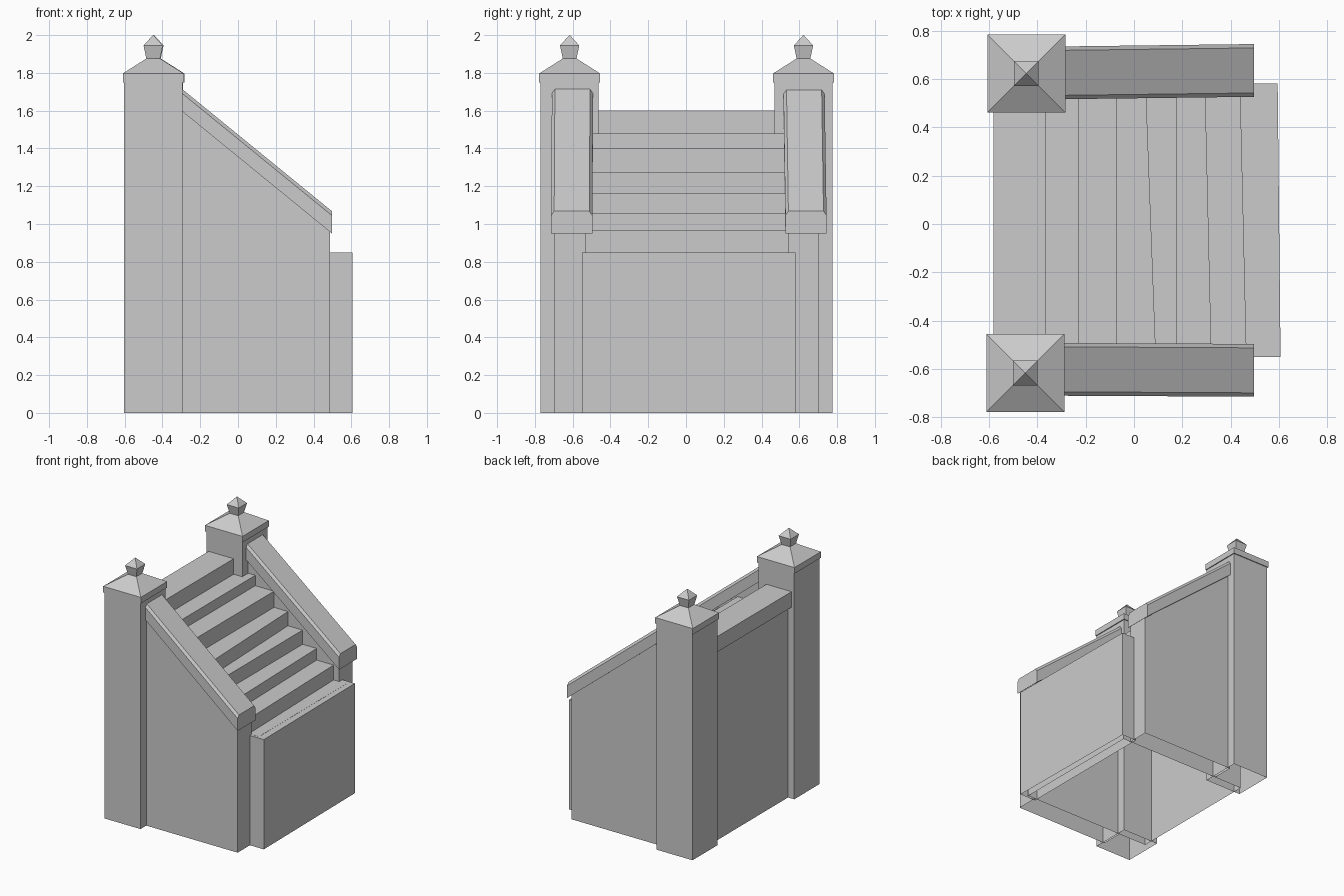
import bpy
import bmesh

cube = bpy.data.objects.get("Cube")
if cube:
    bpy.data.objects.remove(cube, do_unlink=True)

stone = bpy.data.materials.new("grey_stone")
stone.use_nodes = True
GREY = (0.6, 0.6, 0.6, 1)
stone.diffuse_color = GREY
stone.node_tree.nodes["Principled BSDF"].inputs["Base Color"].default_value = GREY


def loft(name, sections, start=True, end=True):
    """Skin matching closed sections; faces lying on the ground stay open."""
    bm = bmesh.new()
    rings = [[bm.verts.new(p) for p in s] for s in sections]
    for a, b in zip(rings, rings[1:]):
        for i in range(len(a)):
            j = (i + 1) % len(a)
            bm.faces.new((a[i], a[j], b[j], b[i]))
    if start:
        bm.faces.new(rings[0][::-1])
    if end:
        bm.faces.new(rings[-1])
    bmesh.ops.recalc_face_normals(bm, faces=bm.faces)
    ground = [f for f in bm.faces if all(abs(v.co.z) < 1e-5 for v in f.verts)]
    bmesh.ops.delete(bm, geom=ground, context="FACES_ONLY")
    mesh = bpy.data.meshes.new(name)
    bm.to_mesh(mesh)
    bm.free()
    mesh.materials.append(stone)
    obj = bpy.data.objects.new(name, mesh)
    bpy.context.collection.objects.link(obj)
    return obj


def square(cx, cy, half, z):
    return [(cx + sx * half, cy + sy * half, z)
            for sx, sy in ((-1, -1), (1, -1), (1, 1), (-1, 1))]


def tower(name, cx, cy, levels):
    return loft(name, [square(cx, cy, h, z) for h, z in levels])


# Staircase shell: overhanging top landing, slightly skewed step edges
treads = [1.6, 1.48, 1.40, 1.275, 1.165, 1.055, 0.965]
edges_right = [-0.365, -0.23, -0.07, 0.09, 0.175, 0.32, 0.465]
edges_left = [-0.365, -0.23, -0.07, 0.05, 0.175, 0.295, 0.44]


def stair_section(y, edges):
    pts = [(-0.55, 0), (-0.55, 1.48), (-0.58, 1.48), (-0.58, treads[0])]
    for i, x in enumerate(edges):
        pts.append((x, treads[i]))
        pts.append((x, treads[i + 1] if i + 1 < len(treads) else 0.85))
    pts += [(0.55, 0.85), (0.55, 0)]
    return [(x, y, z) for x, z in pts]


loft("stairs", [stair_section(-0.53, edges_right), stair_section(0.54, edges_left)])

# Wide bottom step
loft("bottom_step", [[(0.47, y, 0), (0.47, y, 0.849), (x, y, 0.849), (x, y, 0)]
                     for y, x in ((-0.55, 0.606), (0.58, 0.594))])

for side, px, py, wall_y, rail_y, skew in (
        ("right", -0.449, -0.616, (-0.70, -0.53), -0.601, -0.004),
        ("left", -0.445, 0.622, (0.54, 0.705), 0.625, 0.01)):
    # Gate post with pyramid top and finial
    tower(side + "_post", px, py, [(0.154, 0), (0.154, 1.76)])
    tower(side + "_post_cap", px, py,
          [(0.161, 1.75), (0.161, 1.797), (0.03, 1.88)])
    tower(side + "_finial", px, py,
          [(0.034, 1.865), (0.051, 1.945), (0.001, 2.0)])

    # Sloping side wall
    wall = [(-0.31, 0), (-0.31, 1.64), (0.487, 0.98), (0.487, 0)]
    loft(side + "_wall", [[(x, y, z) for x, z in wall] for y in wall_y])

    # Chamfered sloping coping
    coping = [(-0.109, 0), (-0.109, 0.095), (-0.093, 0.118),
              (0.093, 0.118), (0.109, 0.095), (0.109, 0)]
    loft(side + "_coping",
         [[(x, rail_y + dy + off, z + dz) for dy, dz in coping]
          for x, z, off in ((-0.30, 1.60, 0), (0.497, 0.95, skew))])
